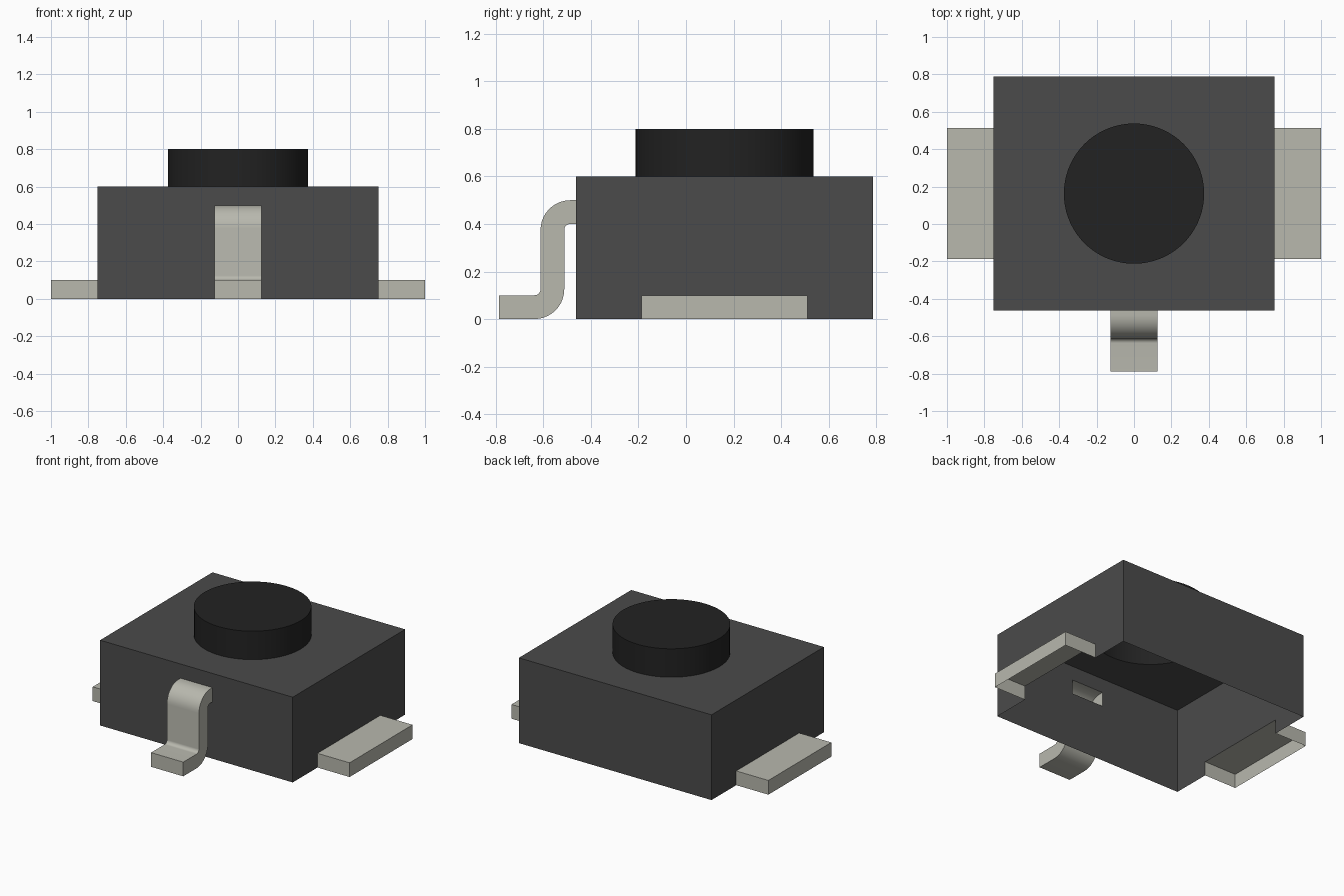
import bpy, bmesh, math
from mathutils import Vector

cube = bpy.data.objects.get("Cube")
if cube:
    bpy.data.objects.remove(cube, do_unlink=True)

# Main dimensions
CY = 0.1625                      # centre of the housing in y
HX, HY, HZ = 0.75, 0.625, 0.6    # housing half width, half depth, height
FRONT, BACK = CY - HY, CY + HY
TERM_HALF, TERM_H = 0.35, 0.1    # side terminal half length, height
BUTTON_R, BUTTON_TOP = 0.375, 0.8
LEAD_HALF = 0.125
SEGMENTS = 72


def material(name, r, g, b):
    m = bpy.data.materials.new(name)
    m.use_nodes = True
    m.diffuse_color = (r, g, b, 1)
    bsdf = m.node_tree.nodes["Principled BSDF"]
    bsdf.inputs["Base Color"].default_value = (r, g, b, 1)
    bsdf.inputs["Roughness"].default_value = 0.6
    return m


grey = material("dark grey plastic", 0.070, 0.070, 0.070)
black = material("black plastic", 0.016, 0.016, 0.016)
metal = material("tin plated metal", 0.480, 0.480, 0.423)


def finish(name, bm, mat, smooth=False):
    bmesh.ops.remove_doubles(bm, verts=bm.verts[:], dist=1e-5)
    bmesh.ops.recalc_face_normals(bm, faces=bm.faces[:])
    me = bpy.data.meshes.new(name)
    bm.to_mesh(me)
    bm.free()
    me.materials.append(mat)
    ob = bpy.data.objects.new(name, me)
    bpy.context.collection.objects.link(ob)
    if smooth:
        bpy.ops.object.select_all(action='DESELECT')
        ob.select_set(True)
        bpy.context.view_layer.objects.active = ob
        bpy.ops.object.shade_smooth_by_angle(angle=math.radians(35))
    return ob


def panel(bm, loops, normal):
    """Fill a flat outline; any further loops become holes."""
    edges = []
    for loop in loops:
        vs = [bm.verts.new(p) for p in loop]
        edges += [bm.edges.new((a, b)) for a, b in zip(vs, vs[1:] + vs[:1])]
    bmesh.ops.triangle_fill(bm, use_beauty=True, edges=edges, normal=Vector(normal))


def circle(z):
    return [(BUTTON_R * math.cos(2 * math.pi * i / SEGMENTS),
             CY + BUTTON_R * math.sin(2 * math.pi * i / SEGMENTS), z)
            for i in range(SEGMENTS)]


def arc(cy, cz, r, start, end, n=10):
    return [(cy + r * math.cos(math.radians(start + (end - start) * i / n)),
             cz + r * math.sin(math.radians(start + (end - start) * i / n)))
            for i in range(n + 1)]


# Housing: thin shell, open underneath, with openings for button and terminals
bm = bmesh.new()
panel(bm, [[(-HX, FRONT, HZ), (HX, FRONT, HZ), (HX, BACK, HZ), (-HX, BACK, HZ)],
           circle(HZ)], (0, 0, 1))
panel(bm, [[(-HX, FRONT, 0), (HX, FRONT, 0), (HX, FRONT, HZ), (-HX, FRONT, HZ)],
           [(x, FRONT, z) for x, z in ((-LEAD_HALF, 0.4), (LEAD_HALF, 0.4),
                                       (LEAD_HALF, 0.5), (-LEAD_HALF, 0.5))]],
      (0, -1, 0))
panel(bm, [[(-HX, BACK, 0), (HX, BACK, 0), (HX, BACK, HZ), (-HX, BACK, HZ)]], (0, 1, 0))
a, b = CY - TERM_HALF, CY + TERM_HALF
side = [(FRONT, 0), (a, 0), (a, TERM_H), (b, TERM_H), (b, 0),
        (BACK, 0), (BACK, HZ), (FRONT, HZ)]
for s in (-1, 1):
    panel(bm, [[(s * HX, y, z) for y, z in side]], (s, 0, 0))
finish("housing", bm, grey)

# Push button: capped cylinder, open towards the housing
bm = bmesh.new()
low = [bm.verts.new(p) for p in circle(HZ)]
top = [bm.verts.new(p) for p in circle(BUTTON_TOP)]
for i in range(SEGMENTS):
    j = (i + 1) % SEGMENTS
    bm.faces.new((low[i], low[j], top[j], top[i]))
bm.faces.new(top)
finish("push_button", bm, black, smooth=True)

# Side terminals: shallow trays, open underneath and towards the housing
for s, name in ((1, "left_terminal"), (-1, "right_terminal")):
    bm = bmesh.new()
    bmesh.ops.create_cube(bm, size=1)
    for v in bm.verts:
        v.co = (s * (0.875 + v.co.x * 0.25), CY + v.co.y * 2 * TERM_HALF,
                (v.co.z + 0.5) * TERM_H)
    hidden = [f for f in bm.faces
              if all(v.co.z < 1e-4 for v in f.verts)
              or all(abs(v.co.x) < HX + 1e-4 for v in f.verts)]
    bmesh.ops.delete(bm, geom=hidden, context='FACES')
    finish(name, bm, metal)

# Front lead: bent strip, open where it enters the housing
bend_top, bend_low = (FRONT - 0.025, 0.375), (FRONT - 0.175, 0.125)
outer = ([(FRONT, 0.5)] + arc(*bend_top, 0.125, 90, 180)
         + arc(*bend_low, 0.025, 0, -90) + [(-0.7875, 0.1)])
inner = ([(FRONT, 0.4)] + arc(*bend_top, 0.025, 90, 180)
         + arc(*bend_low, 0.125, 0, -90) + [(-0.7875, 0.0)])
bm = bmesh.new()
rows = []
for (yo, zo), (yi, zi) in zip(outer, inner):
    rows.append([bm.verts.new(p) for p in (
        (-LEAD_HALF, yo, zo), (LEAD_HALF, yo, zo),
        (LEAD_HALF, yi, zi), (-LEAD_HALF, yi, zi))])
for r0, r1 in zip(rows, rows[1:]):
    for k in range(4):
        m = (k + 1) % 4
        bm.faces.new((r0[k], r0[m], r1[m], r1[k]))
bm.faces.new(rows[-1])
finish("front_lead", bm, metal, smooth=True)
